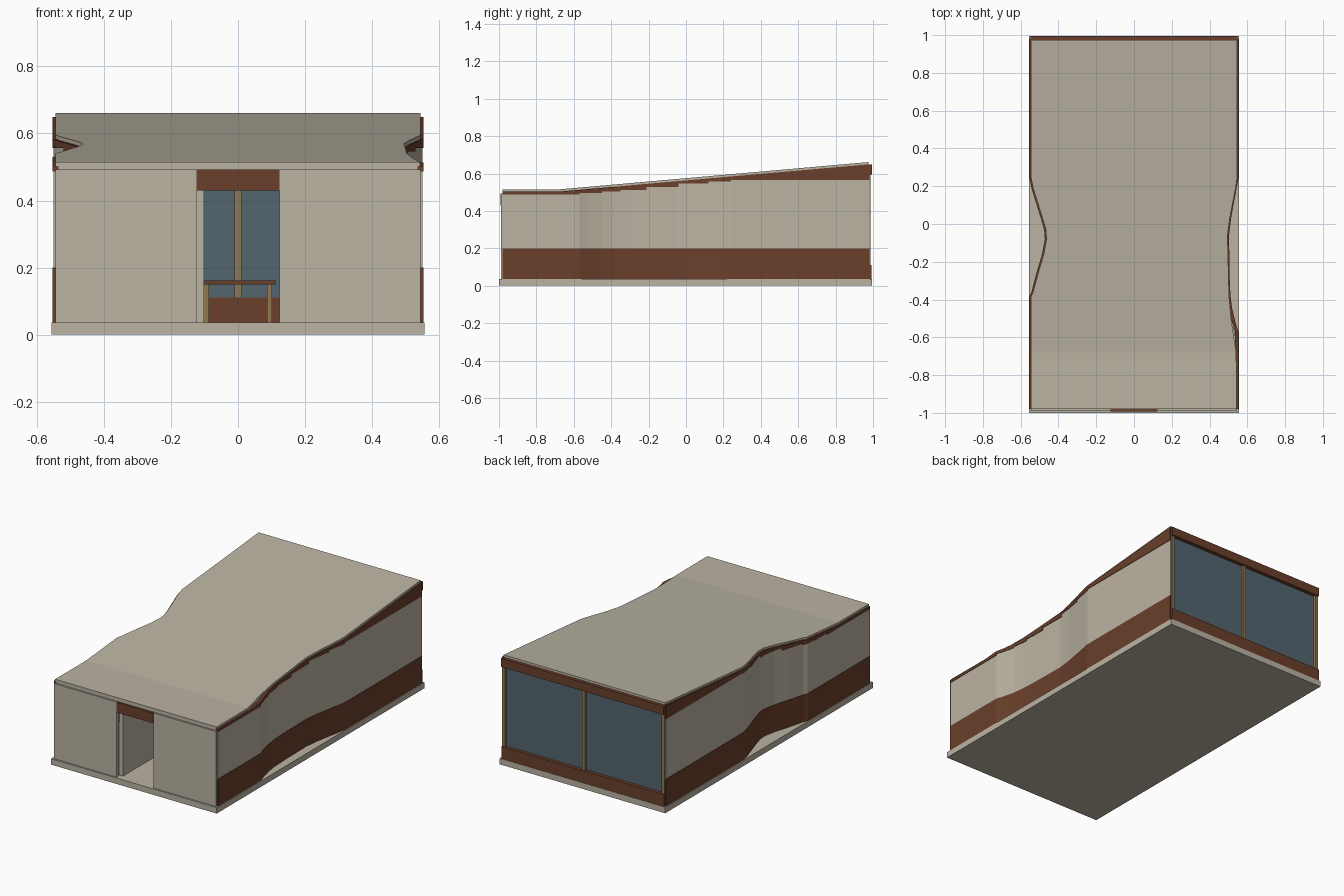
import bpy, bmesh

if "Cube" in bpy.data.objects:
    bpy.data.objects.remove(bpy.data.objects["Cube"])


def material(name, rgb):
    m = bpy.data.materials.new(name)
    lin = [((c / 255 + 0.055) / 1.055) ** 2.4 for c in rgb]
    m.diffuse_color = (*lin, 1)
    m.use_nodes = True
    m.node_tree.nodes["Principled BSDF"].inputs["Base Color"].default_value = m.diffuse_color
    return m


BEIGE = material("beige_plaster", (187, 179, 163))
BROWN = material("brown_cladding", (106, 63, 43))
GLASS = material("blue_grey_glass", (83, 101, 111))
WOOD = material("light_wood", (142, 122, 82))


def finish(name, bm, mat):
    bmesh.ops.recalc_face_normals(bm, faces=bm.faces)
    me = bpy.data.meshes.new(name)
    bm.to_mesh(me)
    bm.free()
    me.materials.append(mat)
    ob = bpy.data.objects.new(name, me)
    bpy.context.collection.objects.link(ob)
    return ob


def box(name, x0, x1, y0, y1, z0, z1, mat):
    bm = bmesh.new()
    bmesh.ops.create_cube(bm, size=1)
    for v in bm.verts:
        v.co.x = x0 + (v.co.x + 0.5) * (x1 - x0)
        v.co.y = y0 + (v.co.y + 0.5) * (y1 - y0)
        v.co.z = z0 + (v.co.z + 0.5) * (z1 - z0)
    return finish(name, bm, mat)


def loft(name, sections, mat):
    """Join four-cornered cross-sections into one closed solid."""
    bm = bmesh.new()
    rings = [[bm.verts.new(p) for p in s] for s in sections]
    for a, b in zip(rings, rings[1:]):
        for i in range(4):
            j = (i + 1) % 4
            bm.faces.new((a[i], a[j], b[j], b[i]))
    bm.faces.new(rings[0])
    bm.faces.new(rings[-1][::-1])
    return finish(name, bm, mat)


def interp(points, y):
    for (ya, a), (yb, b) in zip(points, points[1:]):
        if y <= yb:
            return a + (b - a) * max(0, y - ya) / (yb - ya)
    return points[-1][1]


# Plan outlines (y, distance from centre line)
RIGHT = [(-0.98, 0.553), (-0.57, 0.553), (-0.52, 0.537), (-0.45, 0.52),
         (-0.38, 0.511), (-0.3, 0.507), (-0.06, 0.503), (0.03, 0.514),
         (0.12, 0.53), (0.24, 0.553), (0.98, 0.553)]
LEFT = [(-0.98, 0.553), (-0.38, 0.553), (-0.36, 0.543), (-0.31, 0.53),
        (-0.24, 0.511), (-0.16, 0.487), (-0.08, 0.472), (-0.03, 0.476),
        (0.02, 0.49), (0.1, 0.515), (0.19, 0.543), (0.24, 0.553), (0.98, 0.553)]
ROOF_RIGHT = [(-0.98, 0.543), (-0.68, 0.541), (-0.5, 0.514), (-0.38, 0.503),
              (-0.06, 0.495), (0.03, 0.507), (0.2, 0.54), (0.24, 0.545), (0.975, 0.545)]
ROOF_LEFT = [(y, d - 0.009) for y, d in LEFT]
ROOF_TOP = [(-0.98, 0.515), (-0.68, 0.515), (0.975, 0.661)]
# Stepped top of the plaster (start y, height)
STEPS = [(-0.98, 0.487), (-0.57, 0.497), (-0.45, 0.504), (-0.35, 0.513),
         (-0.21, 0.529), (-0.04, 0.546), (0.12, 0.557), (0.24, 0.565), (0.98, 0.565)]


def wall(name, path, side, y0, y1, bottom, top, inset, thick, mat):
    ys = sorted({y0, y1} | {y for y, _ in path if y0 < y < y1}
                | ({-0.68} if y0 < -0.68 < y1 else set()))
    secs = []
    for y in ys:
        a = side * (interp(path, y) - inset)
        b = a - side * thick
        secs.append([(a, y, bottom(y)), (b, y, bottom(y)), (b, y, top(y)), (a, y, top(y))])
    return loft(name, secs, mat)


# Floor slab
box("floor_slab", -0.557, 0.557, -1, 0.995, 0, 0.036, BEIGE)

# Side walls: brown base, plaster with stepped top, sloping brown fascia
for label, path, side in (("right", RIGHT, 1), ("left", LEFT, -1)):
    wall(label + "_base_band", path, side, -0.98, 0.98,
         lambda y: 0.036, lambda y: 0.2, 0, 0.018, BROWN)
    for i, ((ya, h), (yb, _)) in enumerate(zip(STEPS, STEPS[1:])):
        wall(f"{label}_plaster_{i}", path, side, ya, yb,
             lambda y: 0.2, lambda y: h, 0.003, 0.015, BEIGE)
        wall(f"{label}_fascia_{i}", path, side, ya, yb,
             lambda y: h, lambda y: interp(ROOF_TOP, y) - 0.012, 0, 0.018, BROWN)
    # Thin interior lining of the side wall
    wall(label + "_lining", path, side, -0.97, 0.96,
         lambda y: 0.036, lambda y: 0.48, 0.018, 0.006, BEIGE)

# Sloping roof that follows both outlines
sections = []
for y in sorted({p[0] for p in ROOF_LEFT + ROOF_RIGHT + ROOF_TOP if p[0] <= 0.975}):
    l, r, z = -interp(ROOF_LEFT, y), interp(ROOF_RIGHT, y), interp(ROOF_TOP, y)
    sections.append([(l, y, z - 0.024), (r, y, z - 0.024), (r, y, z), (l, y, z)])
loft("roof", sections, BEIGE)

# Front wall with doorway
for side, label in ((-1, "left"), (1, "right")):
    xs = sorted((side * 0.124, side * 0.545))
    box("front_wall_" + label, *xs, -0.99, -0.965, 0.036, 0.492, BEIGE)
box("door_lintel", -0.124, 0.124, -0.992, -0.965, 0.43, 0.492, BROWN)
box("entry_partition", -0.124, -0.102, -0.96, -0.35, 0.036, 0.49, BEIGE)

# Rear glazing with sill, header and posts
box("rear_glass", -0.535, 0.535, 0.966, 0.972, 0.1, 0.61, GLASS)
box("rear_sill", -0.547, 0.547, 0.962, 0.993, 0.036, 0.11, BROWN)
box("rear_header", -0.547, 0.547, 0.972, 0.995, 0.595, 0.647, BROWN)
for i, x in enumerate((-0.536, 0, 0.536)):
    box(f"rear_post_{i}", x - 0.01, x + 0.01, 0.96, 0.987, 0.11, 0.597, WOOD)

# Table inside
box("table_top", -0.1, 0.112, -0.2, 0.25, 0.15, 0.161, BROWN)
for i, x in enumerate((-0.094, 0.094)):
    for j, y in enumerate((-0.18, 0.23)):
        box(f"table_leg_{i}{j}", x - 0.007, x + 0.007, y - 0.008, y + 0.008, 0.036, 0.15, WOOD)
